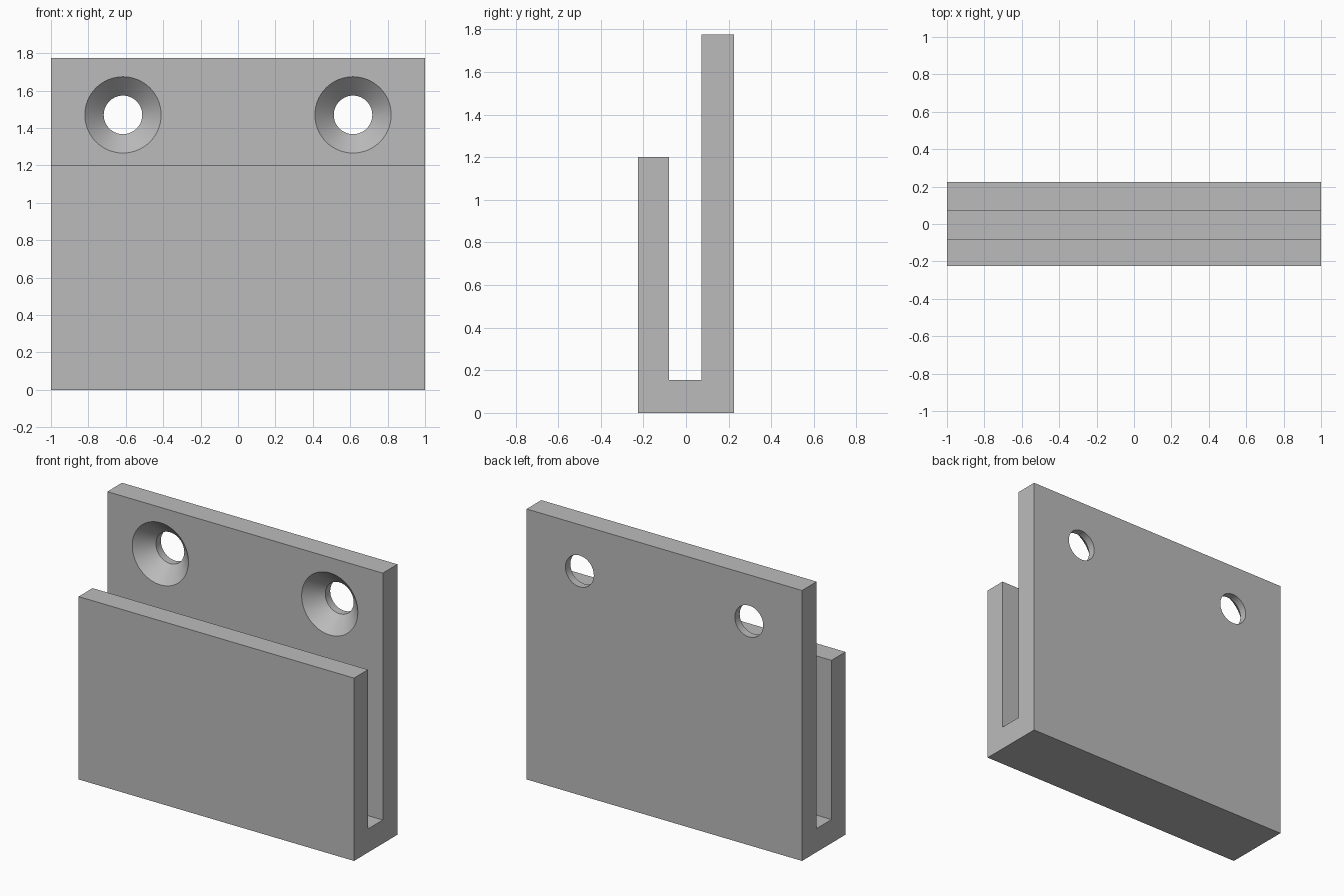
import bpy, bmesh, math
from mathutils import Matrix

cube = bpy.data.objects.get("Cube")
if cube:
    bpy.data.objects.remove(cube, do_unlink=True)

# Plain grey material
grey = bpy.data.materials.new("plain grey")
grey.use_nodes = True
colour = (0.5, 0.5, 0.5, 1)
grey.diffuse_color = colour
grey.node_tree.nodes["Principled BSDF"].inputs["Base Color"].default_value = colour


def make_object(name, bm):
    bmesh.ops.recalc_face_normals(bm, faces=bm.faces)
    mesh = bpy.data.meshes.new(name)
    bm.to_mesh(mesh)
    bm.free()
    mesh.materials.append(grey)
    obj = bpy.data.objects.new(name, mesh)
    bpy.context.collection.objects.link(obj)
    return obj


# Channel bracket: U-shaped side profile (y, z) extruded along x
FRONT, SLOT_FRONT, SLOT_BACK, BACK = -0.225, -0.08, 0.073, 0.225
FLOOR, LIP, TOP = 0.155, 1.2, 1.775
profile = [(FRONT, 0), (BACK, 0), (BACK, TOP), (SLOT_BACK, TOP),
           (SLOT_BACK, FLOOR), (SLOT_FRONT, FLOOR), (SLOT_FRONT, LIP), (FRONT, LIP)]
bm = bmesh.new()
side = bm.faces.new([bm.verts.new((-1, y, z)) for y, z in profile])
new = bmesh.ops.extrude_face_region(bm, geom=[side])["geom"]
bmesh.ops.translate(bm, vec=(2, 0, 0),
                    verts=[v for v in new if isinstance(v, bmesh.types.BMVert)])
bracket = make_object("channel_bracket", bm)

# Countersunk screw holes: a turned cutter (radius, y) for each side
HOLE, SINK, DEPTH, OVER = 0.103, 0.204, 0.101, 0.02
turned = [(SINK + OVER, SLOT_BACK - OVER), (HOLE, SLOT_BACK + DEPTH), (HOLE, BACK + OVER)]
SIDES = 64
for label, x in (("left", 0.615), ("right", -0.615)):
    bm = bmesh.new()
    rings = []
    for r, y in turned:
        ring = []
        for i in range(SIDES):
            a = math.tau * i / SIDES
            ring.append(bm.verts.new((x + r * math.cos(a), y, 1.47 + r * math.sin(a))))
        rings.append(ring)
    for a, b in zip(rings, rings[1:]):
        for i in range(SIDES):
            j = (i + 1) % SIDES
            bm.faces.new((a[i], a[j], b[j], b[i]))
    bm.faces.new(rings[0])
    bm.faces.new(rings[-1])
    cutter = make_object(label + "_hole_cutter", bm)
    cutter.hide_render = True

    cut = bracket.modifiers.new(label + "_screw_hole", 'BOOLEAN')
    cut.operation = 'DIFFERENCE'
    cut.solver = 'EXACT'
    cut.object = cutter
    bpy.ops.object.select_all(action='DESELECT')
    bpy.context.view_layer.objects.active = bracket
    bracket.select_set(True)
    bpy.ops.object.modifier_apply(modifier=cut.name)
    bpy.data.objects.remove(cutter, do_unlink=True)

# Smooth hole walls, crisp edges elsewhere
bpy.ops.object.shade_smooth_by_angle(angle=math.radians(30))
